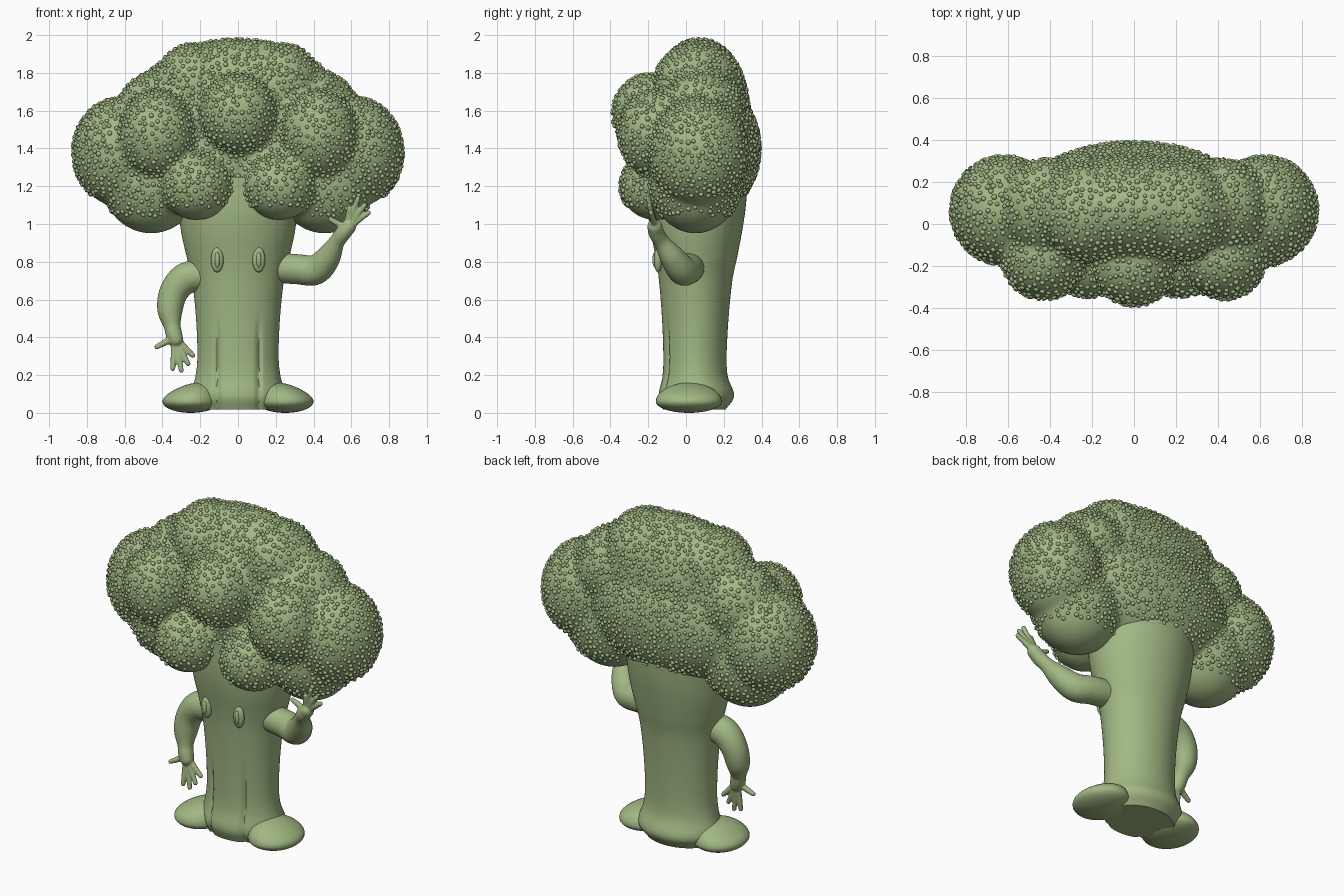
import bpy, bmesh, math, random
from mathutils import Vector, Matrix

random.seed(4)
cube = bpy.data.objects.get("Cube")
if cube:
    bpy.data.objects.remove(cube)

green = bpy.data.materials.new("broccoli_green")
green.use_nodes = True
COLOUR = (0.36, 0.48, 0.23, 1)
green.diffuse_color = COLOUR
bsdf = next(n for n in green.node_tree.nodes if n.type == 'BSDF_PRINCIPLED')
bsdf.inputs["Base Color"].default_value = COLOUR
bsdf.inputs["Roughness"].default_value = 0.6


def finish(name, bm):
    """Turn a bmesh into a smooth green object."""
    mesh = bpy.data.meshes.new(name)
    bmesh.ops.recalc_face_normals(bm, faces=bm.faces)
    for f in bm.faces:
        f.smooth = True
    bm.to_mesh(mesh)
    bm.free()
    mesh.materials.append(green)
    obj = bpy.data.objects.new(name, mesh)
    bpy.context.collection.objects.link(obj)
    return obj


def ball(bm, centre, radii, segs=24, rings=14):
    m = Matrix.Translation(centre) @ Matrix.Diagonal((*radii, 1))
    return bmesh.ops.create_uvsphere(bm, u_segments=segs, v_segments=rings, radius=1, matrix=m)["verts"]


def spline(points, steps):
    """Catmull-Rom through points of any dimension."""
    pts = [Vector(p) for p in points]
    pts = [pts[0] * 2 - pts[1]] + pts + [pts[-1] * 2 - pts[-2]]
    out = []
    for a, b, c, d in zip(pts, pts[1:], pts[2:], pts[3:]):
        for i in range(steps):
            t = i / steps
            out.append(0.5 * (2 * b + (c - a) * t + (2 * a - 5 * b + 4 * c - d) * t * t
                              + (3 * b - a - 3 * c + d) * t ** 3))
    return out + [pts[-2]]


def blend(obj, voxel, rounds):
    """Fuse overlapping balls into one soft surface and bake it."""
    rm = obj.modifiers.new("fuse", 'REMESH')
    rm.mode = 'VOXEL'
    rm.voxel_size = voxel
    rm.use_smooth_shade = True
    sm = obj.modifiers.new("soften", 'SMOOTH')
    sm.iterations = rounds
    dg = bpy.context.evaluated_depsgraph_get()
    baked = bpy.data.meshes.new_from_object(obj.evaluated_get(dg))
    obj.modifiers.clear()
    obj.data = baked
    baked.materials.clear()
    baked.materials.append(green)
    for p in baked.polygons:
        p.use_smooth = True
        p.material_index = 0
    return obj


# Crown: overlapping lobes, side ones mirrored
centre_lobes = [((0, 0.07, 1.6), (0.56, 0.26, 0.38)),
                ((0, 0.1, 1.4), (0.55, 0.29, 0.36)),
                ((0, -0.19, 1.585), (0.2, 0.2, 0.21))]
side_lobes = [((0.62, 0.065, 1.38), (0.255, 0.26, 0.29)),
              ((0.46, 0.05, 1.22), (0.26, 0.24, 0.27)),
              ((0.43, -0.16, 1.48), (0.2, 0.2, 0.23)),
              ((0.22, -0.16, 1.2), (0.19, 0.19, 0.18)),
              ((0.23, 0.06, 1.74), (0.21, 0.23, 0.215)),
              ((0.42, 0.08, 1.58), (0.22, 0.23, 0.23))]
bm = bmesh.new()
for c, r in centre_lobes:
    ball(bm, c, r, 48, 28)
for (x, y, z), r in side_lobes:
    for s in (-1, 1):
        ball(bm, (s * x, y, z), r, 32, 20)
crown = blend(finish("crown", bm), 0.018, 4)

# Florets: scattered little domes, spaced apart, leaving the underside bare
SPACING = 0.027
mesh = crown.data
mesh.calc_loop_triangles()
tris = list(mesh.loop_triangles)
picks = random.choices(tris, weights=[t.area for t in tris], k=26000)
grid = {}
bm = bmesh.new()
SEGS = 8
for t in picks:
    a, b, c = (mesh.vertices[i].co for i in t.vertices)
    u, v = random.random(), random.random()
    if u + v > 1:
        u, v = 1 - u, 1 - v
    p = a + (b - a) * u + (c - a) * v
    n = t.normal
    if n.z < -0.6 and p.z < 1.15:
        continue
    key = tuple(int(k // SPACING) for k in p)
    near = (q for i in (-1, 0, 1) for j in (-1, 0, 1) for k in (-1, 0, 1)
            for q in grid.get((key[0] + i, key[1] + j, key[2] + k), ()))
    if any((q - p).length < SPACING for q in near):
        continue
    grid.setdefault(key, []).append(p)
    size = random.uniform(0.010, 0.0145)
    side = n.orthogonal().normalized()
    up = n.cross(side)
    rings = []
    for elev in (-0.25, 0.35, 0.95):
        rings.append([bm.verts.new(p + size * (n * math.sin(elev) + math.cos(elev) * (
            side * math.cos(w) + up * math.sin(w))))
            for w in (math.tau * i / SEGS for i in range(SEGS))])
    tip = bm.verts.new(p + n * size)
    for i in range(SEGS):
        j = (i + 1) % SEGS
        for lo, hi in zip(rings, rings[1:]):
            bm.faces.new((lo[i], lo[j], hi[j], hi[i]))
        bm.faces.new((rings[-1][i], rings[-1][j], tip))
finish("florets", bm)

# Trunk: loft of (height, half width, front y, back y) with two front folds
trunk_rows = [(0.018, 0.21, -0.12, 0.21), (0.09, 0.25, -0.145, 0.255), (0.19, 0.226, -0.125, 0.222),
              (0.3, 0.215, -0.12, 0.215), (0.5, 0.222, -0.127, 0.225), (0.7, 0.243, -0.143, 0.245),
              (0.82, 0.27, -0.16, 0.27), (0.95, 0.3, -0.185, 0.295), (1.08, 0.315, -0.2, 0.315),
              (1.25, 0.33, -0.2, 0.33)]
bm = bmesh.new()
COLS = 128
loops = []
for z, rx, yf, yb in spline(trunk_rows, 5):
    loop = []
    for i in range(COLS):
        w = math.tau * i / COLS
        x = rx * math.cos(w)
        y = (yf + yb) / 2 + (yb - yf) / 2 * math.sin(w)
        if y < 0:
            fade = max(0, min(1, (0.52 - z) / 0.15))
            y += 0.016 * fade * math.exp(-((abs(x) - 0.11) / 0.011) ** 2)
        loop.append(bm.verts.new((x, y, z)))
    loops.append(loop)
for lo, hi in zip(loops, loops[1:]):
    for i in range(COLS):
        j = (i + 1) % COLS
        bm.faces.new((lo[i], lo[j], hi[j], hi[i]))
bm.faces.new(loops[0])
bm.faces.new(loops[-1])
trunk = finish("trunk", bm)
bpy.context.view_layer.objects.active = trunk
trunk.select_set(True)
bpy.ops.object.shade_smooth_by_angle(angle=math.radians(50))

# Feet (flattened underneath, lower toward the toe) and eyes with raised pupils
for s, label in ((1, "left"), (-1, "right")):
    bm = bmesh.new()
    for v in ball(bm, (0, 0, 0), (1, 1, 1), 40, 24):
        x, y, z = v.co
        height = 0.095 * (1 - 0.35 * x) if z > 0 else 0.06
        v.co = (s * (0.25 + 0.15 * x), 0.015 + 0.175 * y, 0.06 + height * z)
    finish(label + "_foot", bm)
    bm = bmesh.new()
    ball(bm, (s * 0.11, -0.148, 0.81), (0.034, 0.022, 0.066))
    finish(label + "_eye", bm)
    bm = bmesh.new()
    ball(bm, (s * 0.11, -0.163, 0.81), (0.014, 0.015, 0.042))
    finish(label + "_pupil", bm)


def limb(name, arm, palm, fingers):
    """Arm, palm and fingers as chains of balls fused together."""
    bm = bmesh.new()
    for x, y, z, r in spline(arm, 8):
        ball(bm, (x, y, z), (r, r, r))
    knuckle = Vector(palm)
    for tip in fingers:
        tip = Vector(tip)
        for i in range(15):
            t = i / 14
            r = 0.021 - 0.007 * t
            ball(bm, knuckle.lerp(tip, t), (r, r, r), 12, 8)
    blend(finish(name, bm), 0.006, 3)


# Raised arm and hanging arm
limb("left_arm", [(0.2, 0.02, 0.77, 0.08), (0.32, 0.01, 0.76, 0.08), (0.41, -0.02, 0.757, 0.079),
                  (0.475, -0.07, 0.82, 0.066), (0.52, -0.125, 0.9, 0.043), (0.555, -0.155, 0.95, 0.042),
                  (0.585, -0.165, 0.985, 0.04)],
     (0.575, -0.16, 0.975),
     [(0.49, -0.17, 1.025), (0.59, -0.19, 1.085), (0.635, -0.2, 1.135),
      (0.67, -0.195, 1.1), (0.69, -0.185, 1.06)])
limb("right_arm", [(-0.19, 0.02, 0.73, 0.085), (-0.28, 0.02, 0.71, 0.083), (-0.34, 0.02, 0.64, 0.076),
                   (-0.36, 0.01, 0.55, 0.068), (-0.35, -0.01, 0.47, 0.046), (-0.34, -0.02, 0.42, 0.044),
                   (-0.33, -0.025, 0.39, 0.04)],
     (-0.335, -0.02, 0.4),
     [(-0.43, -0.04, 0.35), (-0.345, -0.04, 0.235), (-0.3, -0.04, 0.225),
      (-0.265, -0.035, 0.26), (-0.24, -0.02, 0.305)])
